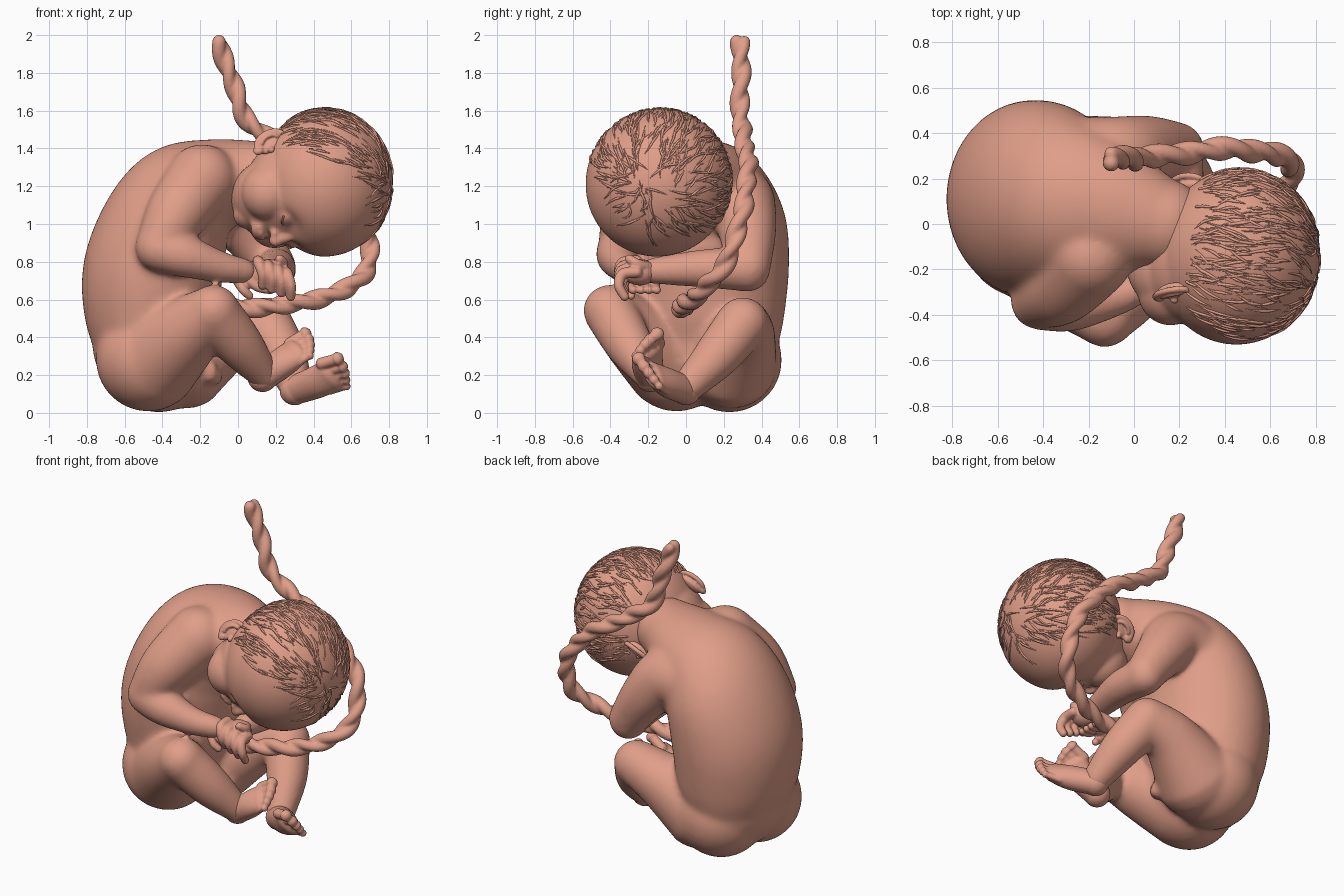
import bpy, bmesh, math, random
from mathutils import Vector, Matrix

if "Cube" in bpy.data.objects:
    bpy.data.objects.remove(bpy.data.objects["Cube"])

random.seed(4)
skin = bpy.data.materials.new("skin")
skin.diffuse_color = (0.75, 0.345, 0.25, 1)
skin.use_nodes = True
skin.node_tree.nodes["Principled BSDF"].inputs["Base Color"].default_value = skin.diffuse_color


def spline(pts, n):
    """Catmull-Rom through tuples of any length."""
    p = [pts[0]] + list(pts) + [pts[-1]]
    out = []
    for i in range(1, len(p) - 2):
        for k in range(n):
            t = k / n
            out.append([0.5 * (2 * b + (c - a) * t + (2 * a - 5 * b + 4 * c - d) * t * t
                               + (3 * b - a - 3 * c + d) * t ** 3)
                        for a, b, c, d in zip(p[i - 1], p[i], p[i + 1], p[i + 2])])
    return out + [list(pts[-1])]


def loft(bm, pts, side=None, n=8, sides=24, cap=5):
    """Round-capped tube; each point is x, y, z, radius[, radius along side]."""
    s = spline([tuple(p) if len(p) == 5 else tuple(p) + (p[3],) for p in pts], n)
    cs = [Vector(q[:3]) for q in s]
    st = []
    for i, q in enumerate(s):
        t = (cs[min(i + 1, len(s) - 1)] - cs[max(i - 1, 0)]).normalized()
        st.append((cs[i], t, q[3], q[4]))

    def end(c, t, ra, rb, sign):
        r = min(ra, rb)
        return [(c + t * sign * r * math.sin(a), t, ra * math.cos(a), rb * math.cos(a))
                for a in (k / cap * 1.5 for k in range(1, cap + 1))]
    st = end(*st[0], -1)[::-1] + st + end(*st[-1], 1)
    side = Vector(side) if side else st[0][1].orthogonal()
    rings = []
    for c, t, ra, rb in st:
        side = (side - t * side.dot(t)).normalized()
        nor = t.cross(side)
        rings.append([bm.verts.new(c + side * rb * math.cos(2 * math.pi * k / sides)
                                   + nor * ra * math.sin(2 * math.pi * k / sides)) for k in range(sides)])
    for a, b in zip(rings, rings[1:]):
        for k in range(sides):
            j = (k + 1) % sides
            bm.faces.new((a[k], a[j], b[j], b[k]))
    bm.faces.new(rings[0])
    bm.faces.new(rings[-1])


def ball(bm, c, r, axes=None, sub=4):
    r = r if isinstance(r, tuple) else (r, r, r)
    rot = Matrix(axes).transposed().to_4x4() if axes else Matrix()
    m = Matrix.Translation(Vector(c)) @ rot @ Matrix.Diagonal((*r, 1))
    return bmesh.ops.create_icosphere(bm, subdivisions=sub, radius=1, matrix=m)["verts"]


def finish(bm, name, voxel=0, smooth=0):
    bmesh.ops.recalc_face_normals(bm, faces=bm.faces)
    for f in bm.faces:
        f.smooth = True
    me = bpy.data.meshes.new(name)
    bm.to_mesh(me)
    bm.free()
    me.materials.append(skin)
    ob = bpy.data.objects.new(name, me)
    bpy.context.collection.objects.link(ob)
    if voxel:
        m = ob.modifiers.new("fuse", 'REMESH')
        m.mode, m.voxel_size, m.use_smooth_shade = 'VOXEL', voxel, True
        m = ob.modifiers.new("soften", 'SMOOTH')
        m.factor, m.iterations = 0.5, smooth
    return ob


# curled torso, limbs fused into one skin
bm = bmesh.new()
loft(bm, [(-.46, .10, .36, .31, .38), (-.46, .11, .52, .355, .41), (-.45, .11, .75, .37, .435),
          (-.38, .11, .98, .345, .425), (-.26, .09, 1.13, .32, .37), (-.10, .06, 1.21, .245, .30),
          (.13, 0, 1.25, .19, .20)], side=(0, 1, 0), sides=48, cap=10)
for c in ((-.475, -.05, .285), (-.42, .23, .28)):          # buttocks
    ball(bm, c, .278)
ball(bm, (-.15, .03, .22), (.045, .045, .065))
ball(bm, (-.12, .07, .19), .045)
LIMBS = [
    [(-.19, -.14, 1.235, .19), (-.32, -.28, 1.06, .165), (-.42, -.34, .88, .125)],   # right arm
    [(-.42, -.345, .87, .122), (-.28, -.36, .83, .115), (-.10, -.33, .775, .085), (.03, -.28, .75, .07)],
    [(-.20, .25, 1.10, .23), (-.06, .29, 1.09, .19), (.06, .325, .96, .155), (.19, .33, .77, .12)],  # left arm
    [(.19, .33, .755, .115), (.20, .12, .765, .105), (.17, -.12, .755, .078), (.16, -.18, .75, .07)],
    [(-.45, -.08, .28, .26), (-.28, -.26, .42, .20), (-.13, -.405, .54, .14)],     # right leg
    [(-.13, -.40, .535, .14), (.01, -.30, .36, .127), (.14, -.20, .20, .082)],
    [(-.28, .24, .27, .25), (-.04, .30, .41, .175), (.15, .30, .475, .14)],          # left leg
    [(.15, .295, .47, .14), (.24, .17, .31, .125), (.30, .02, .15, .09)],
]
for limb in LIMBS:
    loft(bm, limb)
finish(bm, "body", .015, 22)


# feet: flattened loft with five toes in a row
def foot(name, heel, mid, big, small, fwd):
    bm = bmesh.new()
    big, small, fwd = Vector(big), Vector(small), Vector(fwd).normalized()
    row = (small - big).normalized()
    tip = (big + small) / 2 - fwd * .06
    ball(bm, heel, .08)
    loft(bm, [(*heel, .075, .078), (*mid, .072, .09), (*tip, .052, .095)], side=row)
    for i in range(5):
        p = big.lerp(small, (i / 4) ** .85) + fwd * (.015 * math.sin(i * .8 + .6))
        r = .038 - .0035 * i
        loft(bm, [(*(p - fwd * .08), r * .85), (*p, r * .8), (*(p + fwd * .012), r)], n=4, sides=16)
    finish(bm, name, .007, 3)


foot("right_foot", (.13, -.19, .19), (.24, -.205, .27), (.335, -.15, .405), (.375, -.265, .30), (.8, -.1, .5))
foot("left_foot", (.30, 0, .12), (.41, -.10, .16), (.505, -.24, .28), (.57, -.14, .14), (.85, -.4, .25))

# clasped hands
bm = bmesh.new()
ball(bm, (.17, -.245, .745), (.078, .09, .07))
for i in range(4):
    x, z = .105 + .05 * i, .805 - .02 * i
    loft(bm, [(x, -.26, z, .029), (x + .005, -.335, z - .01, .03), (x + .025, -.355, z - .07, .027),
              (x + .025, -.325, z - .13, .024)], n=5, sides=16)
loft(bm, [(.20, -.20, .77, .03), (.24, -.26, .79, .027), (.22, -.30, .815, .024)], n=5, sides=16)
finish(bm, "left_hand", .007, 3)
bm = bmesh.new()
ball(bm, (.075, -.26, .73), (.08, .055, .072))
for i in range(4):
    y = -.29 + .042 * i
    loft(bm, [(.06, y, .70, .027), (.11, y, .665, .026), (.17, y + .01, .65, .022)], n=5, sides=16)
loft(bm, [(.0, -.28, .70, .03), (.03, -.30, .65, .025), (.06, -.29, .62, .022)], n=5, sides=16)
finish(bm, "right_hand", .007, 3)

# head frame: U to the crown, F out of the face, S to the right ear
C = Vector((.43, -.14, 1.22))
U = Vector((.99, -.15, -.02)).normalized()
F = Vector((-.1, -.51, -.85))
F = (F - U * F.dot(U)).normalized()
S = F.cross(U)
AX = (U, F, S)


def H(u, f, s=0):
    return C + U * u + F * f + S * s


# head with dented eye sockets
bm = bmesh.new()
for v in ball(bm, H(.03, 0), (.36, .395, .385), AX, 5):
    for e in (-1, 1):
        v.co -= F * .045 * math.exp(-(v.co - H(-.13, .345, .11 * e)).length_squared / .006)
ball(bm, H(-.14, .06), (.25, .28, .305), AX)                                           # temples
ball(bm, H(-.22, .11), (.24, .205, .255), AX)                                          # jaw
ball(bm, H(-.37, .215), (.07, .065, .08), AX)                                          # chin
loft(bm, [(*H(-.08, .325), .025), (*H(-.14, .345), .026), (*H(-.20, .365), .036)])     # nose
for e in (-1, 1):
    ball(bm, H(-.24, .15, .14 * e), (.145, .155, .145), AX)                            # cheek
    ball(bm, H(-.205, .337, .036 * e), (.024, .03, .025), AX)                           # nostril wing
    ball(bm, H(-.13, .295, .11 * e), (.036, .036, .058), AX)                            # eyelid
for u, f, r in ((-.278, .333, .019), (-.312, .32, .021)):                               # lips
    loft(bm, [(*H(u - .012, f - .025, -.06), .012), (*H(u, f, -.025), r), (*H(u, f, .025), r),
              (*H(u - .012, f - .025, .06), .012)])
finish(bm, "head", .0105, 14)

# closed-lid lines and ears
E1 = (U - F * .8).normalized()
E2 = (-F - U * .8).normalized()
for e, name in ((1, "right"), (-1, "left")):
    bm = bmesh.new()
    loft(bm, [(*H(-.142 - .012 * math.sin(math.pi * k / 4), .313 + .013 * math.sin(math.pi * k / 4),
                  e * (.065 + .024 * k)), .005) for k in range(5)], sides=8)
    finish(bm, name + "_lash_line")
    bm = bmesh.new()
    o = H(-.235, -.07, .265 * e)
    ball(bm, o, (.078, .047, .025), (E1, E2, S))

    def arc(a, b, t0, t1, r, lift):
        pts = []
        for k in range(8):
            t = t0 + (t1 - t0) * k / 7
            p = o + E1 * a * math.cos(t) + E2 * b * math.sin(t) + S * e * (lift + .016 * math.sin(t))
            pts.append((*p, r))
        loft(bm, pts, n=4, sides=14)
    arc(.082, .053, -1.2, 2.9, .014, .018)
    arc(.05, .028, .2, 2.6, .011, .024)
    ball(bm, o - E1 * .075 + S * e * .014, (.03, .027, .02), (E1, E2, S))
    ball(bm, o - E1 * .02 - E2 * .042 + S * e * .018, .018)
    finish(bm, name + "_ear", .006, 2)

# fine hair strands lying along the scalp
bm = bmesh.new()
count = 0
while count < 360:
    d = Vector([random.gauss(0, 1) for _ in range(3)]).normalized()
    if d.x < -.4 or d.y > random.uniform(-.3, .15) + .5 * max(d.x, 0):
        continue
    count += 1
    flow = Vector((-1, -.15 + random.uniform(-.3, .3), random.uniform(-.3, .3)))
    step, pts = random.uniform(.04, .12), []
    for k in range(6):
        lift = .998 + .005 * math.sin(k * .7)
        p = H(.03 + .36 * d.x * lift, .395 * d.y * lift, .385 * d.z * lift)
        pts.append((*p, (.002, .005, .007, .006, .004, .002)[k]))
        flow.z += random.uniform(-.25, .25)
        tang = (flow - d * flow.dot(d)).normalized()
        d = (d + tang * step).normalized()
        if d.x < -.62:
            break
    if len(pts) > 2:
        loft(bm, pts, n=2, sides=5, cap=2)
finish(bm, "hair")

# twisted umbilical cord: two strands wound round one path
path = spline([(-.10, .29, 1.965), (-.03, .29, 1.75), (.05, .29, 1.55), (.20, .31, 1.43), (.42, .33, 1.30),
               (.60, .31, 1.13), (.69, .27, .95), (.69, .20, .78), (.58, .10, .66), (.40, .03, .60),
               (.20, -.02, .565), (.02, -.02, .56), (-.18, .05, .58)], 10)
path = [Vector(p) for p in path]
strands, side, length = ([], []), Vector((0, 1, 0)), 0
for i, p in enumerate(path):
    t = (path[min(i + 1, len(path) - 1)] - path[max(i - 1, 0)]).normalized()
    side = (side - t * side.dot(t)).normalized()
    length += (p - path[i - 1]).length if i else 0
    for k in (0, 1):
        a = length * 2 * math.pi / .34 + k * math.pi
        q = p + (side * math.cos(a) + t.cross(side) * math.sin(a)) * (.022 if k else .02)
        strands[k].append((*q, .037 if k else .032))
bm = bmesh.new()
for s in strands:
    loft(bm, s, n=2, sides=14, cap=3)
finish(bm, "umbilical_cord", .009, 3)
